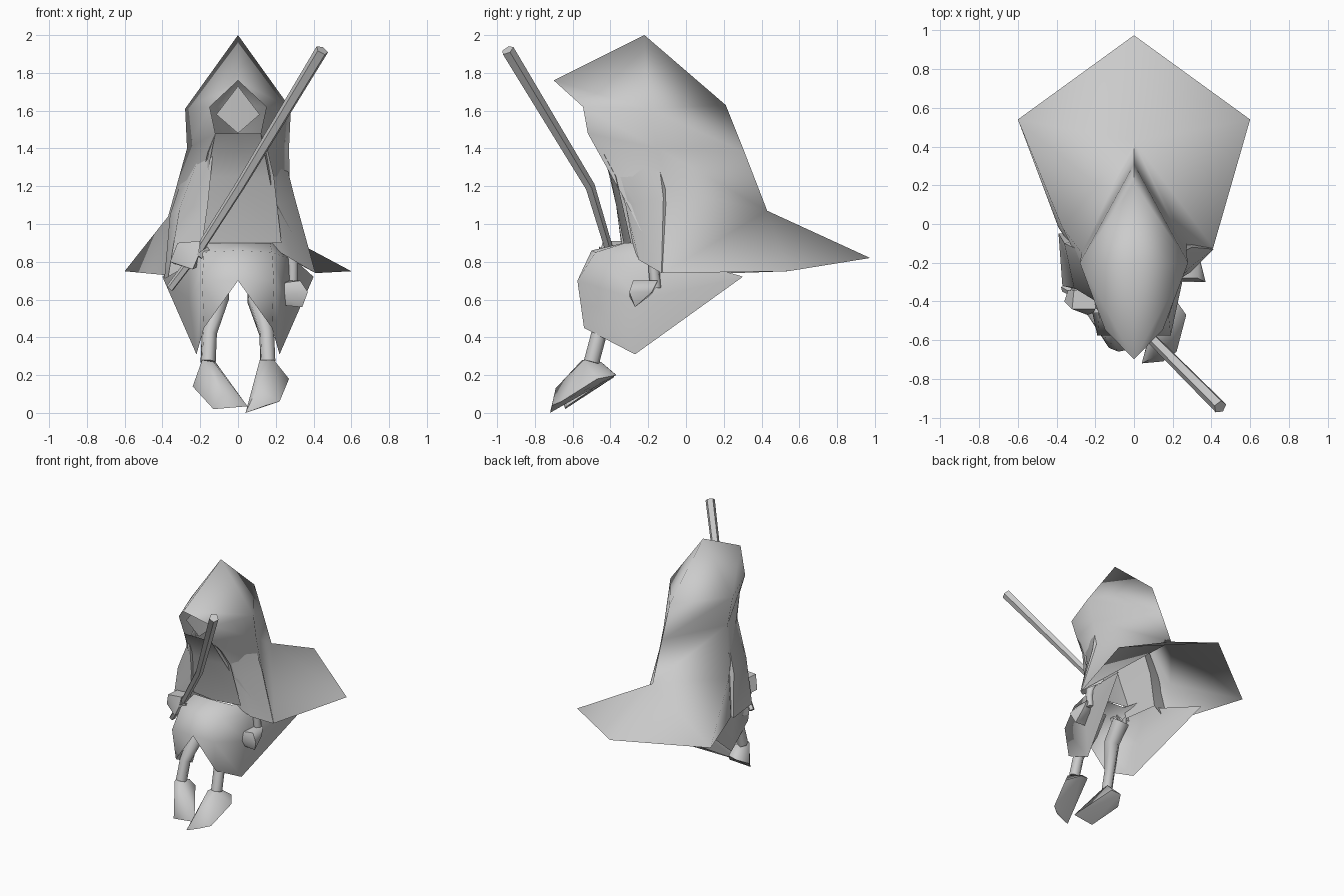
import bpy, bmesh, math
from mathutils import Vector

gray = bpy.data.materials.new("plain_gray")
gray.diffuse_color = (0.6, 0.6, 0.6, 1)


def finish(name, bm, angle=70):
    bmesh.ops.remove_doubles(bm, verts=bm.verts, dist=0.0005)
    bmesh.ops.recalc_face_normals(bm, faces=bm.faces)
    me = bpy.data.meshes.new(name)
    bm.to_mesh(me)
    bm.free()
    ob = bpy.data.objects.new(name, me)
    bpy.context.collection.objects.link(ob)
    me.materials.append(gray)
    bpy.ops.object.select_all(action='DESELECT')
    ob.select_set(True)
    bpy.context.view_layer.objects.active = ob
    bpy.ops.object.shade_smooth_by_angle(angle=math.radians(angle))
    return ob


def loft(name, rows, mirror=False, closed=False, caps=False, extra=(), angle=70):
    """Skin between rows of points, optionally mirrored; extra holds further loose faces."""
    bm = bmesh.new()
    for s in ((1, -1) if mirror else (1,)):
        g = [[bm.verts.new((s * p[0], p[1], p[2])) for p in r] for r in rows]
        n = len(rows[0])
        for a, b in zip(g, g[1:]):
            for i in range(n if closed else n - 1):
                j = (i + 1) % n
                bm.faces.new((a[i], a[j], b[j], b[i]))
        if caps:
            bm.faces.new(g[0])
            bm.faces.new(g[-1])
    for f in extra:
        bm.faces.new([bm.verts.new(p) for p in f])
    return finish(name, bm, angle)


def tube(name, path, radii, n=6):
    """Low-poly capped tube along a path."""
    pts = [Vector(p) for p in path]
    rows = []
    for i, p in enumerate(pts):
        d = (pts[min(i + 1, len(pts) - 1)] - pts[max(i - 1, 0)]).normalized()
        u = d.cross(Vector((0.3, 1, 0.1))).normalized()
        v = d.cross(u)
        rows.append([p + radii[i] * (u * math.cos(2 * math.pi * k / n) + v * math.sin(2 * math.pi * k / n))
                     for k in range(n)])
    return loft(name, rows, closed=True, caps=True)


def hull(name, pts):
    bm = bmesh.new()
    for p in pts:
        bm.verts.new(p)
    bmesh.ops.convex_hull(bm, input=bm.verts)
    loose = [v for v in bm.verts if not v.link_faces]
    bmesh.ops.delete(bm, geom=loose, context='VERTS')
    return finish(name, bm, 60)


# hooded cloak: mirrored hood rows (front edge, side, back), then an uneven swept tail
lower = []
back_hi, back, tail = (0, 0.31, 1.38), (0, 0.43, 1.07), (0, 0.975, 0.82)
for s, side, tip in ((1, (0.275, -0.10, 1.19), (0.41, -0.12, 0.74)),
                     (-1, (-0.37, -0.02, 1.04), (-0.39, -0.02, 0.73))):
    edge_hi, side_hi = (s * 0.12, -0.52, 1.48), (s * 0.27, -0.15, 1.40)
    edge, wing = (s * 0.19, -0.32, 1.12), (s * 0.60, 0.54, 0.75)
    lower += [(edge_hi, side_hi, side), (edge_hi, side, edge), (edge, side, tip),
              (side_hi, back_hi, back), (side_hi, back, side), (back, tail, wing)]
    lower += [(side, back, tip), (back, wing, tip)] if s > 0 else [(side, back, wing), (side, wing, tip)]
loft("hooded_cloak", [
    [(0, -0.70, 1.76), (0, -0.22, 2.0), (0, -0.22, 2.0)],
    [(0.15, -0.545, 1.62), (0.28, -0.20, 1.61), (0, 0.21, 1.63)],
    [(0.12, -0.52, 1.48), (0.27, -0.15, 1.40), back_hi],
], mirror=True, extra=lower, angle=110)

# face inside the hood
loft("face", [[(0, -0.53, 1.73), (0, -0.50, 1.48)],
              [(0.115, -0.50, 1.58), (0, -0.50, 1.48)]], mirror=True)

# tunic chest
loft("tunic_front", [
    [(0, -0.52, 1.48), (0.12, -0.52, 1.48)],
    [(0, -0.45, 1.38), (0.16, -0.44, 1.38)],
    [(0, -0.40, 1.25), (0.19, -0.37, 1.25)],
    [(0, -0.33, 0.90), (0.23, -0.29, 0.90)],
], mirror=True)

# pointed skirt, open at the back
loft("skirt", [
    [(0, -0.33, 0.90), (0.17, -0.32, 0.90), (0.22, -0.15, 0.90), (0.22, -0.10, 0.90)],
    [(0, -0.50, 0.86), (0.18, -0.48, 0.85), (0.26, -0.22, 0.82), (0.29, -0.05, 0.82)],
    [(0, -0.575, 0.70), (0.19, -0.575, 0.70), (0.26, -0.25, 0.60), (0.395, 0.29, 0.725)],
    [(0, -0.575, 0.70), (0.18, -0.54, 0.45), (0.22, -0.27, 0.31), (0.40, 0.30, 0.72)],
], mirror=True, angle=110)

# sleeves
loft("lowered_sleeve", [
    [(0.13, -0.43, 1.40), (0.18, -0.30, 1.40), (0.24, -0.15, 1.38), (0.15, -0.1, 1.36)],
    [(0.18, -0.32, 1.10), (0.23, -0.27, 1.11), (0.30, -0.12, 1.14), (0.22, -0.03, 1.10)],
    [(0.17, -0.28, 0.88), (0.29, -0.25, 0.81), (0.41, -0.13, 0.74), (0.30, 0.0, 0.80)],
], closed=True)
loft("raised_sleeve", [
    [(-0.13, -0.44, 1.40), (-0.19, -0.31, 1.40), (-0.25, -0.15, 1.38), (-0.15, -0.1, 1.36)],
    [(-0.16, -0.37, 1.10), (-0.31, -0.33, 1.08), (-0.36, -0.10, 1.05), (-0.20, -0.05, 1.08)],
    [(-0.20, -0.33, 0.82), (-0.37, -0.32, 0.72), (-0.39, -0.05, 0.71), (-0.24, -0.05, 0.82)],
], closed=True)

# arms and hands
tube("lowered_forearm", [(0.27, -0.15, 0.95), (0.29, -0.17, 0.76), (0.29, -0.16, 0.66)], [0.05, 0.03, 0.03])
hull("lowered_hand", [(0.25, -0.28, 0.69), (0.33, -0.28, 0.70), (0.23, -0.30, 0.62), (0.37, -0.30, 0.64),
                      (0.23, -0.27, 0.57), (0.34, -0.27, 0.56), (0.26, -0.17, 0.70), (0.33, -0.15, 0.70),
                      (0.26, -0.18, 0.63), (0.34, -0.18, 0.64)])
tube("raised_forearm", [(-0.27, -0.18, 0.98), (-0.29, -0.27, 0.86), (-0.29, -0.37, 0.84)], [0.05, 0.04, 0.04])
hull("raised_hand", [(-0.32, -0.44, 0.90), (-0.20, -0.44, 0.91), (-0.36, -0.40, 0.80), (-0.24, -0.47, 0.76),
                     (-0.21, -0.46, 0.83), (-0.31, -0.34, 0.90), (-0.20, -0.34, 0.91), (-0.34, -0.34, 0.79),
                     (-0.22, -0.35, 0.77)])
hull("thumb", [(-0.22, -0.46, 0.84), (-0.16, -0.46, 0.88), (-0.14, -0.44, 0.84), (-0.17, -0.45, 0.80),
               (-0.20, -0.40, 0.82), (-0.16, -0.41, 0.86)])

# staff
tube("staff", [(-0.36, -0.33, 0.66), (-0.20, -0.41, 0.87), (0.01, -0.51, 1.20), (0.445, -0.945, 1.92)],
     [0.022, 0.024, 0.028, 0.036], 5)

# legs and feet
for s, side in ((1, "left"), (-1, "right")):
    tube(side + "_leg", [(s * 0.11, -0.28, 0.74), (s * 0.105, -0.38, 0.60), (s * 0.152, -0.46, 0.42),
                         (s * 0.158, -0.50, 0.27)], [0.065, 0.06, 0.042, 0.042])
hull("left_foot", [(0.115, -0.55, 0.28), (0.19, -0.54, 0.28), (0.12, -0.45, 0.27), (0.27, -0.47, 0.18),
                   (0.22, -0.66, 0.06), (0.04, -0.72, 0.0), (0.15, -0.71, 0.04), (0.10, -0.69, 0.13),
                   (0.20, -0.37, 0.20), (0.13, -0.38, 0.21)])
hull("right_foot", [(-0.13, -0.55, 0.27), (-0.19, -0.54, 0.28), (-0.12, -0.45, 0.27), (-0.24, -0.47, 0.14),
                    (-0.13, -0.64, 0.02), (0.05, -0.63, 0.035), (-0.08, -0.66, 0.10), (-0.19, -0.38, 0.19),
                    (-0.11, -0.39, 0.20)])
